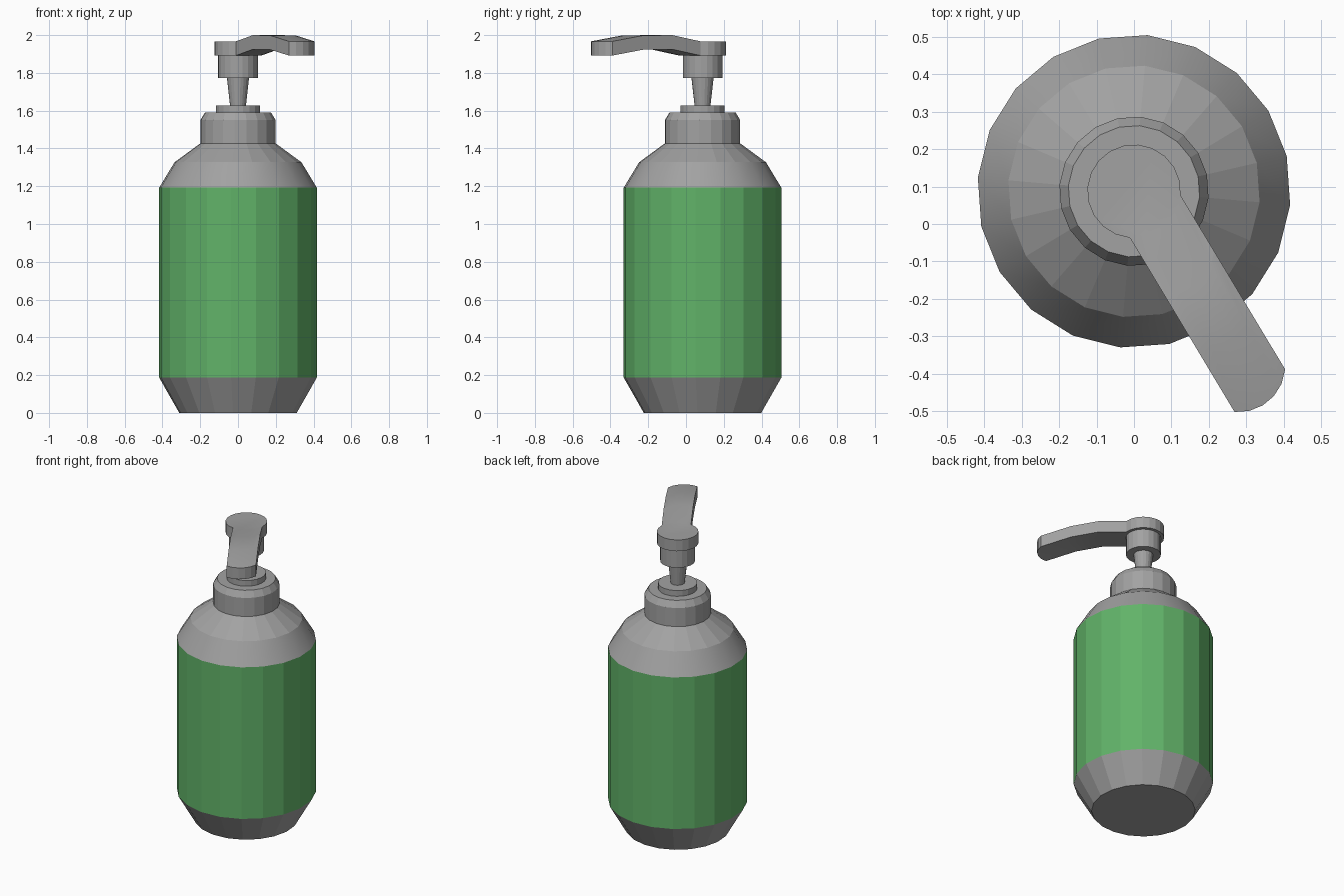
import bpy, bmesh, math
from mathutils import Vector

if "Cube" in bpy.data.objects:
    bpy.data.objects.remove(bpy.data.objects["Cube"])

SIDES = 20
TURN = math.radians(-59)      # spout direction
CY = 0.0875                   # bottle axis position on y


def material(name, rgb):
    m = bpy.data.materials.new(name)
    m.diffuse_color = (*rgb, 1)
    m.use_nodes = True
    m.node_tree.nodes["Principled BSDF"].inputs["Base Color"].default_value = m.diffuse_color
    return m


GREY = material("grey_plastic", (0.36, 0.36, 0.36))
GREEN = material("green_label", (0.12, 0.45, 0.14))


def lathe(bm, profile, caps=True):
    """Revolve (radius, z) points about the bottle axis."""
    rings = []
    for r, z in profile:
        rings.append([bm.verts.new((r * math.cos(TURN + math.tau * i / SIDES),
                                    CY + r * math.sin(TURN + math.tau * i / SIDES), z))
                      for i in range(SIDES)])
    bands = []
    for lo, hi in zip(rings, rings[1:]):
        bands.append([bm.faces.new((lo[i], lo[(i + 1) % SIDES], hi[(i + 1) % SIDES], hi[i]))
                      for i in range(SIDES)])
    if caps:
        bm.faces.new(rings[0][::-1])
        bm.faces.new(rings[-1])
    return bands


def finish(bm, name, mats):
    mesh = bpy.data.meshes.new(name)
    bm.normal_update()
    bm.to_mesh(mesh)
    bm.free()
    for m in mats:
        mesh.materials.append(m)
    ob = bpy.data.objects.new(name, mesh)
    bpy.context.collection.objects.link(ob)
    return ob


def turned_part(name, profile):
    bm = bmesh.new()
    lathe(bm, profile)
    return finish(bm, name, [GREY])


# Bottle: grey base and shoulder, green middle band
bm = bmesh.new()
bands = lathe(bm, [(0.312, 0), (0.419, 0.187), (0.419, 1.192), (0.337, 1.327), (0.2, 1.427)])
for f in bands[1]:
    f.material_index = 1
for f in bands[2]:            # softly shaded lower shoulder
    f.smooth = True
    for e in f.edges:
        if abs(e.verts[0].co.z - e.verts[1].co.z) < 1e-4:
            e.smooth = False
finish(bm, "bottle", [GREY, GREEN])

# Pump parts
turned_part("neck_collar", [(0.2, 1.425), (0.2, 1.55), (0.176, 1.59)])
turned_part("neck_ring", [(0.118, 1.588), (0.118, 1.628)])
turned_part("pump_stem", [(0.042, 1.625), (0.059, 1.775)])
turned_part("pump_collar", [(0.105, 1.773), (0.105, 1.893)])

# Pump head with the spout extruded from five of its side faces
bm = bmesh.new()
wall = lathe(bm, [(0.125, 1.892), (0.125, 1.967)])[0]
faces = [wall[k] for k in (-2, -1, 0, 1, 2)]
aim = Vector((math.cos(TURN), math.sin(TURN), 0))
for step, rise in ((0.175, 0.033), (0.178, -0.002), (0.19, -0.031)):
    ext = bmesh.ops.extrude_face_region(bm, geom=faces)["geom"]
    bmesh.ops.delete(bm, geom=faces, context='FACES_ONLY')
    faces = [g for g in ext if isinstance(g, bmesh.types.BMFace)]
    moved = [g for g in ext if isinstance(g, bmesh.types.BMVert)]
    bmesh.ops.translate(bm, verts=moved, vec=aim * step + Vector((0, 0, rise)))
bmesh.ops.recalc_face_normals(bm, faces=bm.faces[:])
head = finish(bm, "pump_head_and_spout", [GREY])
bpy.context.view_layer.objects.active = head
head.select_set(True)
bpy.ops.object.shade_smooth_by_angle(angle=math.radians(15))
